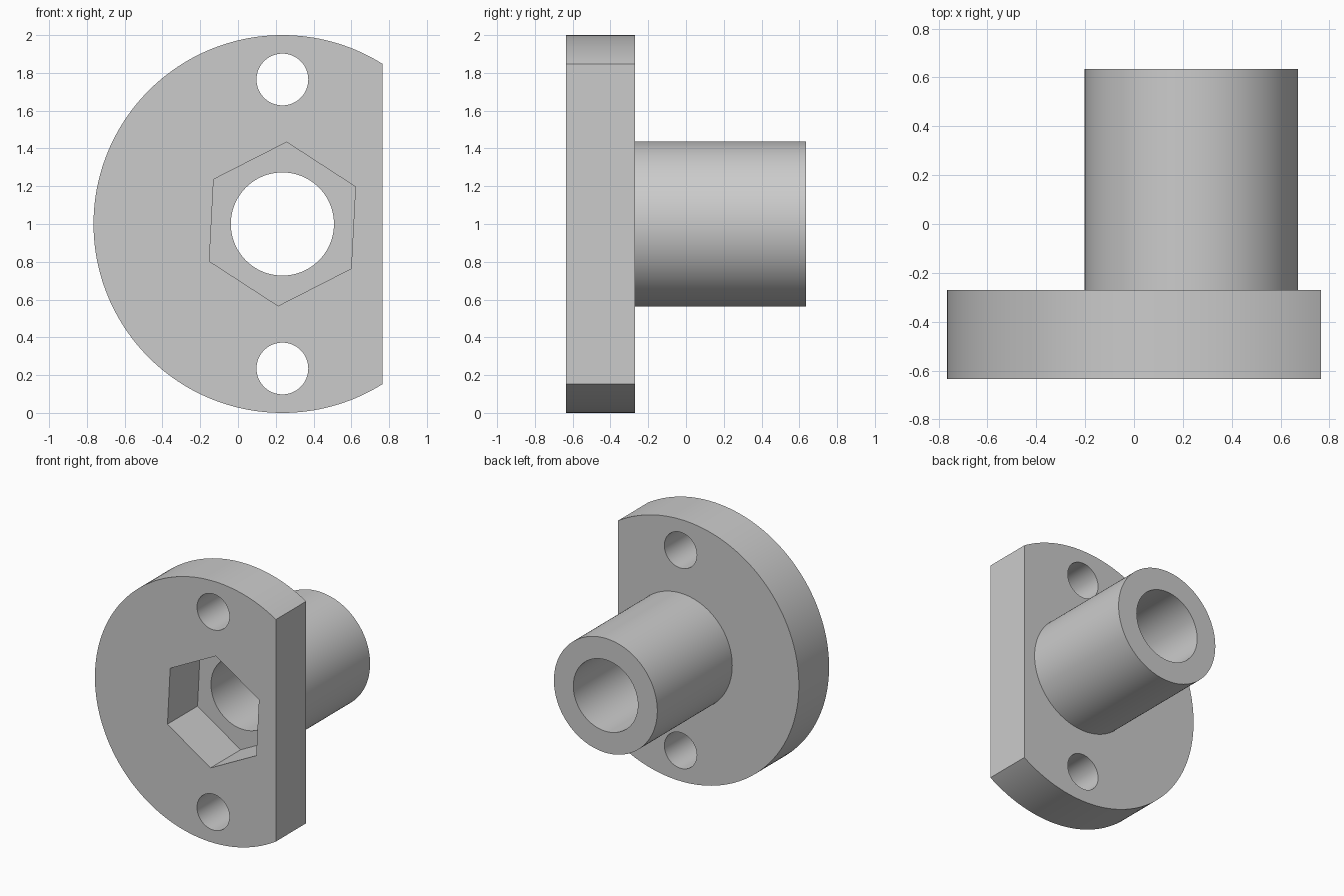
import bpy
import math

if "Cube" in bpy.data.objects:
    bpy.data.objects.remove(bpy.data.objects["Cube"], do_unlink=True)

AXIS_X, AXIS_Z = 0.235, 1.0            # common axis of flange, sleeve and bore
FRONT, SHOULDER, BACK = -0.635, -0.27, 0.635

grey = bpy.data.materials.new("plain_grey")
grey.use_nodes = True
colour = (0.6, 0.6, 0.6, 1)
grey.diffuse_color = colour
grey.node_tree.nodes["Principled BSDF"].inputs["Base Color"].default_value = colour


def rod(name, radius, y0, y1, z=AXIS_Z, sides=128, twist=0.0):
    """Prism or cylinder lying along y."""
    bpy.ops.mesh.primitive_cylinder_add(
        vertices=sides, radius=radius, depth=y1 - y0,
        location=(AXIS_X, (y0 + y1) / 2, z),
        rotation=(math.pi / 2, twist, 0))
    obj = bpy.context.object
    obj.name = name
    bpy.ops.object.transform_apply(location=True, rotation=True, scale=True)
    return obj


def combine(target, other, operation):
    """Apply a boolean and discard the second body."""
    mod = target.modifiers.new(operation.lower(), "BOOLEAN")
    mod.operation = operation
    mod.solver = "EXACT"
    mod.object = other
    bpy.context.view_layer.objects.active = target
    bpy.ops.object.modifier_apply(modifier=mod.name)
    bpy.data.objects.remove(other, do_unlink=True)


# Round flange joined to the sleeve behind it
body = rod("flanged_bushing", 1.0, FRONT, SHOULDER, sides=192)
combine(body, rod("sleeve", 0.437, SHOULDER - 0.1, BACK), "UNION")

# Flat on the left edge of the flange
bpy.ops.mesh.primitive_cube_add(size=1, location=(1.265, 0, 1))
flat = bpy.context.object
flat.scale = (1, 3, 3)
bpy.ops.object.transform_apply(location=True, rotation=True, scale=True)
combine(body, flat, "DIFFERENCE")

# Slightly turned hexagonal nut pocket
combine(body, rod("nut_pocket", 0.434, FRONT - 0.2, SHOULDER - 0.002,
                  sides=6, twist=math.radians(3)), "DIFFERENCE")

# Central bore and the two mounting holes
combine(body, rod("bore", 0.273, FRONT - 0.2, BACK + 0.2), "DIFFERENCE")
for side in (-1, 1):
    combine(body, rod("mounting_hole", 0.137, FRONT - 0.2, SHOULDER + 0.2,
                      z=AXIS_Z + side * 0.765, sides=64), "DIFFERENCE")

# Finish
body.data.materials.clear()
body.data.materials.append(grey)
bpy.ops.object.select_all(action="DESELECT")
body.select_set(True)
bpy.context.view_layer.objects.active = body
bpy.ops.object.shade_smooth_by_angle(angle=math.radians(20))
